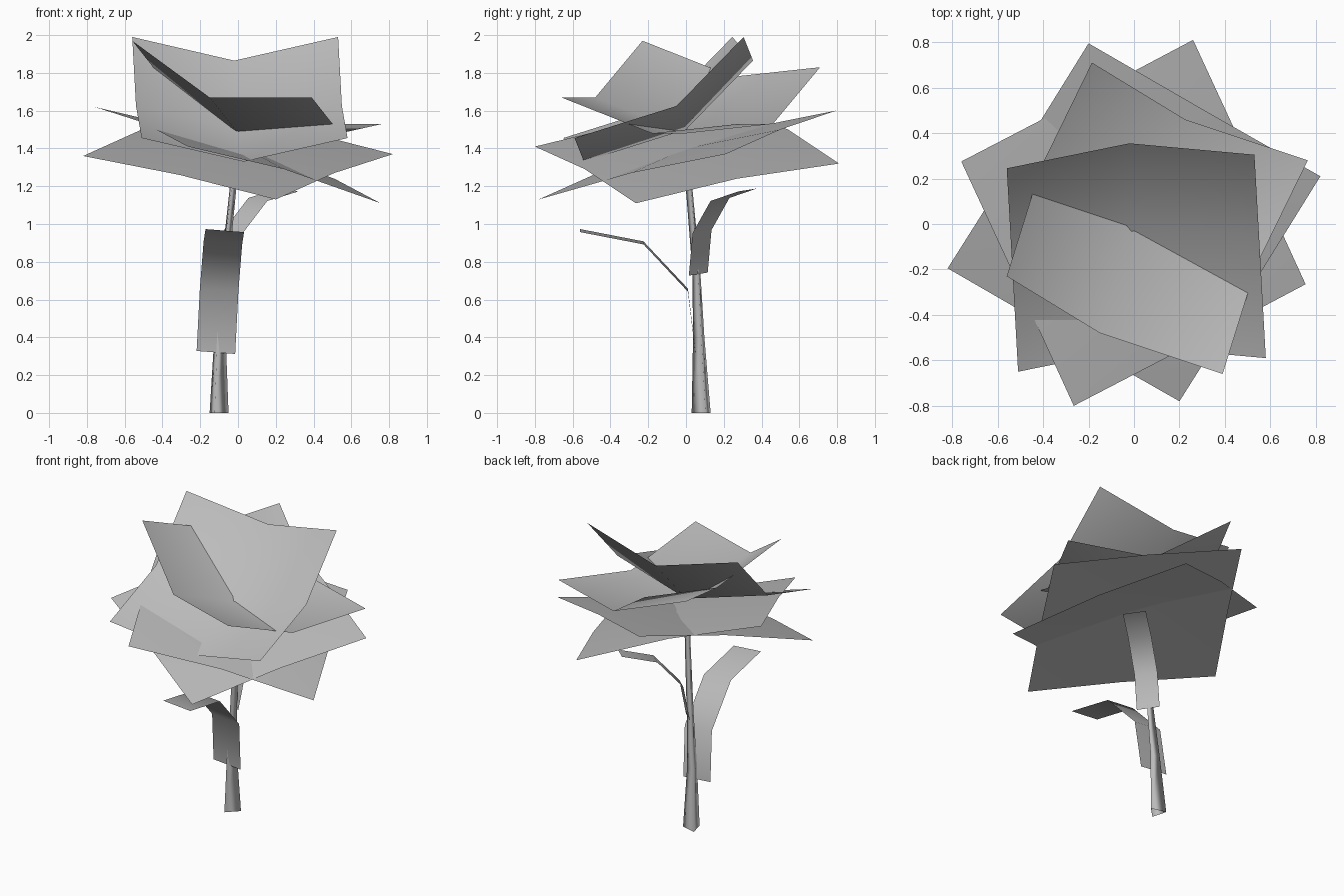
import bpy
from math import cos, sin, radians
from mathutils import Vector

cube = bpy.data.objects.get("Cube")
if cube:
    bpy.data.objects.remove(cube, do_unlink=True)

GREY = (0.5, 0.5, 0.5, 1)
grey = bpy.data.materials.new("plain_grey")
grey.use_nodes = True
grey.diffuse_color = GREY
grey.node_tree.nodes["Principled BSDF"].inputs["Base Color"].default_value = GREY


def add_mesh(name, verts, faces):
    mesh = bpy.data.meshes.new(name)
    mesh.from_pydata(verts, [], faces)
    mesh.materials.append(grey)
    mesh.shade_smooth()
    mesh.update()
    obj = bpy.data.objects.new(name, mesh)
    bpy.context.collection.objects.link(obj)
    return obj


def add_sheet(name, rows):
    """Thin surface through equally long rows of points."""
    n = len(rows[0])
    verts = [p for row in rows for p in row]
    faces = [(i * n + j, i * n + j + 1, (i + 1) * n + j + 1, (i + 1) * n + j)
             for i in range(len(rows) - 1) for j in range(n - 1)]
    return add_sheet_mesh(name, verts, faces)


def add_sheet_mesh(name, verts, faces):
    return add_mesh(name, [tuple(v) for v in verts], faces)


def add_leaf(name, height, left, right, front, back):
    """Creased square leaf: four arms out of the centre, corners are arm sums."""
    centre, none = Vector((0, 0, height)), Vector()
    across = [Vector(left), none, Vector(right)]
    along = [Vector(front), none, Vector(back)]
    return add_sheet(name, [[centre + a + b for a in across] for b in along])


def add_frond(name, path, half_width):
    """Ribbon leaf that bends along a path."""
    w = Vector(half_width)
    return add_sheet(name, [[Vector(p) - w, Vector(p) + w] for p in path])


def add_trunk(name, path, turn=15, sides=3):
    """Tapering three sided stem; each path entry is x, y, z, radius."""
    verts, faces = [], []
    for x, y, z, r in path:
        for k in range(sides):
            a = radians(turn + k * 360 / sides)
            verts.append((x + r * cos(a), y + r * sin(a), z))
    for i in range(len(path) - 1):
        for k in range(sides):
            a, b = i * sides + k, i * sides + (k + 1) % sides
            faces.append((a, b, b + sides, a + sides))
    return add_mesh(name, verts, faces)


# Stem
add_trunk("trunk", [(-.108, .088, 0, .06), (-.1, .072, .4, .036),
                    (-.075, .058, .75, .025), (-.03, .02, 1.18, .021),
                    (-.01, 0, 1.4, .02)])

# Low fronds on the stem
add_frond("front_frond", [(-.117, .05, .32), (-.1, .01, .65),
                          (-.08, -.225, .9), (-.07, -.56, .965)],
          (.102, 0, -.008))
add_frond("back_frond", [(-.06, .065, .735), (-.025, .085, .96),
                         (.105, .18, 1.13), (.27, .325, 1.18)],
          (.05, -.05, -.008))

# Crown of creased leaves
add_leaf("upright_leaf", 1.5, (-.54, -.11, .125), (.55, -.05, .125),
         (.03, -.54, -.17), (-.02, .355, .365))
add_leaf("tilted_leaf", 1.48, (-.41, .25, .3), (.54, -.18, 0),
         (-.15, -.48, .19), (.225, .46, .05))
add_leaf("lower_leaf", 1.42, (-.51, -.265, .12), (.51, .27, -.18),
         (.245, -.535, -.13), (-.25, .54, .08))
add_leaf("bottom_leaf", 1.4, (-.51, .295, .1), (.51, -.29, -.13),
         (-.31, -.49, -.14), (.31, .5, .1))
